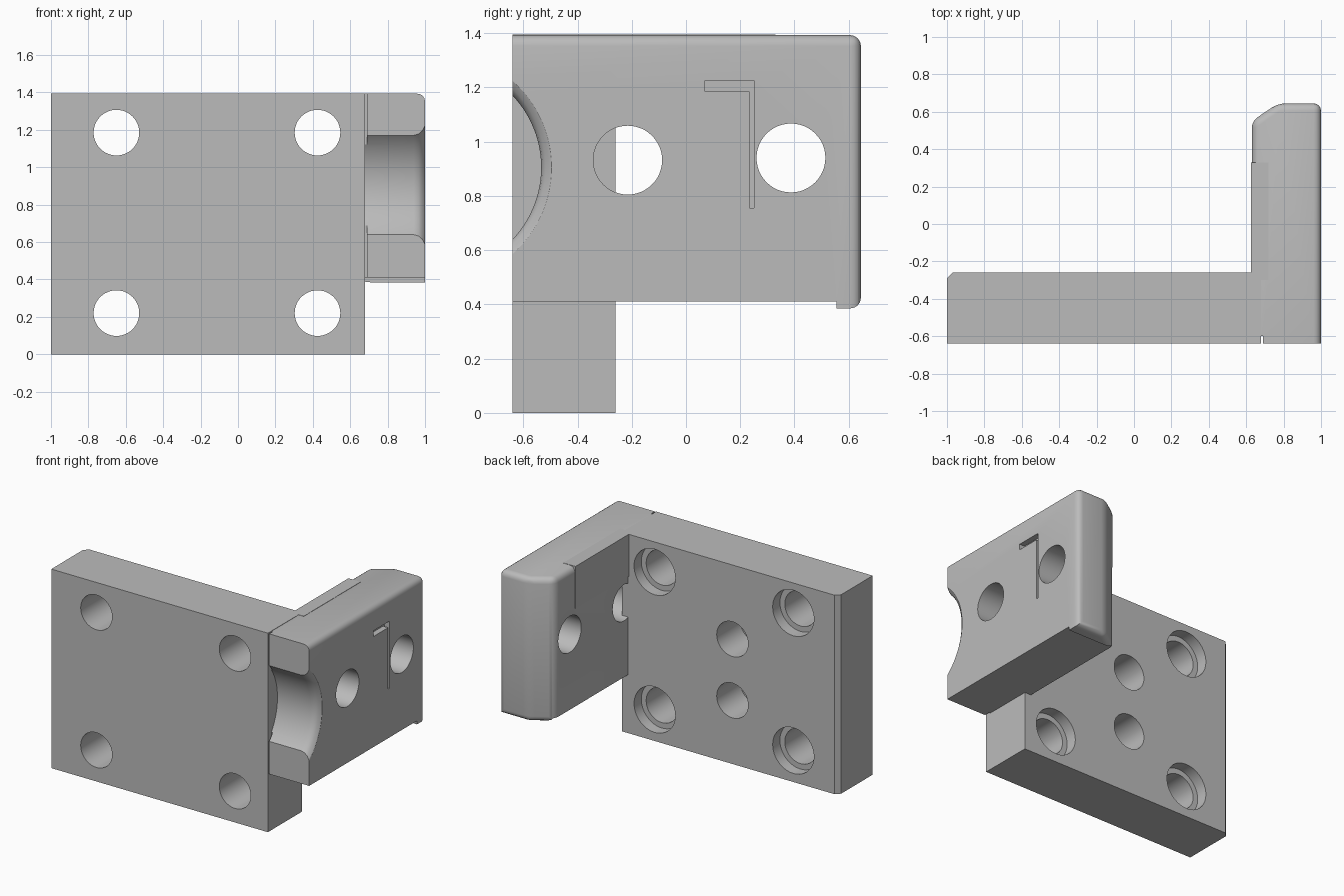
import bpy, bmesh, math
from mathutils import Matrix, Vector

if "Cube" in bpy.data.objects:
    bpy.data.objects.remove(bpy.data.objects["Cube"])

grey = bpy.data.materials.new("plain grey")
grey.use_nodes = True
grey.diffuse_color = (0.5, 0.5, 0.5, 1)
grey.node_tree.nodes["Principled BSDF"].inputs["Base Color"].default_value = (0.5, 0.5, 0.5, 1)


def make_object(name, bm):
    bmesh.ops.recalc_face_normals(bm, faces=bm.faces)
    mesh = bpy.data.meshes.new(name)
    bm.to_mesh(mesh)
    bm.free()
    mesh.materials.append(grey)
    obj = bpy.data.objects.new(name, mesh)
    bpy.context.collection.objects.link(obj)
    return obj


def prism(outline, z0, z1):
    """Extrude a plan outline upward."""
    bm = bmesh.new()
    face = bm.faces.new([bm.verts.new((x, y, z0)) for x, y in outline])
    top = bmesh.ops.extrude_face_region(bm, geom=[face])["geom"]
    bmesh.ops.translate(bm, vec=(0, 0, z1 - z0),
                        verts=[v for v in top if isinstance(v, bmesh.types.BMVert)])
    bmesh.ops.recalc_face_normals(bm, faces=bm.faces)
    return bm


def box(name, low, high):
    outline = [(low[0], low[1]), (high[0], low[1]), (high[0], high[1]), (low[0], high[1])]
    return make_object(name, prism(outline, low[2], high[2]))


def bore(axis, centre, profile, sides=48):
    """Turned cutter: profile is (position along axis, radius)."""
    bm = bmesh.new()
    rings = []
    for along, radius in profile:
        ring = []
        for i in range(sides):
            a = math.tau * i / sides
            u, w = centre[0] + radius * math.cos(a), centre[1] + radius * math.sin(a)
            ring.append(bm.verts.new((along, u, w) if axis == "x" else (u, along, w)))
        rings.append(ring)
    for a, b in zip(rings, rings[1:]):
        for i in range(sides):
            j = (i + 1) % sides
            bm.faces.new((a[i], a[j], b[j], b[i]))
    bm.faces.new(rings[0])
    bm.faces.new(rings[-1])
    return make_object("cutter", bm)


def cut(target, cutter):
    cutter.hide_render = True
    mod = target.modifiers.new("cut", "BOOLEAN")
    mod.operation = "DIFFERENCE"
    mod.solver = "EXACT"
    mod.object = cutter
    bpy.context.view_layer.objects.active = target
    bpy.ops.object.modifier_apply(modifier=mod.name)
    bpy.data.objects.remove(cutter)


def smooth(obj):
    bpy.ops.object.select_all(action="DESELECT")
    obj.select_set(True)
    bpy.context.view_layer.objects.active = obj
    bpy.ops.object.shade_smooth_by_angle(angle=math.radians(30))


FRONT, PLATE_BACK, BACK = -0.64, -0.26, 0.645

# Mounting plate with one chamfered back corner
plate = make_object("mounting_plate", prism(
    [(-1, FRONT), (0.68, FRONT), (0.68, PLATE_BACK), (-0.97, PLATE_BACK), (-1, -0.29)], 0, 1.395))

# Counterbored corner holes
for x in (-0.65, 0.425):
    for z in (0.22, 1.185):
        cut(plate, bore("y", (x, z), [(-0.8, 0.122), (-0.34, 0.122), (-0.34, 0.16), (-0.1, 0.16)]))

# Blind holes in the back of the plate
for z in (0.445, 0.875):
    cut(plate, bore("y", (-0.178, z), [(-0.52, 0.122), (-0.1, 0.122)]))
smooth(plate)

# Side arm with rounded top and back edges
Z0, Z1 = 0.385, 1.393
bm = prism([(0.63, -0.6), (0.69, -0.6), (0.69, FRONT), (1, FRONT),
            (1, BACK), (0.77, BACK), (0.63, 0.55)], Z0, Z1)


def rounded(edge):
    mid = (edge.verts[0].co + edge.verts[1].co) / 2
    upright = abs(edge.verts[0].co.z - edge.verts[1].co.z) > 0.1
    if upright:
        return mid.y > 0.5
    if mid.z > 1:
        return mid.y > -0.4
    return mid.y > 0.5


bmesh.ops.bevel(bm, geom=[e for e in bm.edges if rounded(e)], offset=0.04,
                segments=4, profile=0.5, affect="EDGES")
arm = make_object("side_arm", bm)

# Underside step that leaves a lip at the back
cut(arm, box("cutter", (0.5, -0.8, 0.2), (1.2, 0.555, 0.41)))

# Curved front notch with a flared outer rim
cut(arm, bore("x", (-0.92, 0.905), [(0.5, 0.386), (0.94, 0.386), (0.965, 0.391),
                                    (0.985, 0.403), (1.0, 0.425), (1.1, 0.425)], 96))

# Through holes
for y, z in ((-0.215, 0.932), (0.387, 0.94)):
    cut(arm, bore("x", (y, z), [(0.5, 0.127), (1.1, 0.127)]))

# Angled slot in the outer face
slot = [(0.07, 1.185), (0.235, 1.185), (0.235, 0.755), (0.25, 0.755), (0.25, 1.225), (0.07, 1.225)]
bm = prism(slot, 0.96, 1.1)
bm.transform(Matrix(((0, 0, 1, 0), (1, 0, 0, 0), (0, 1, 0, 0), (0, 0, 0, 1))))
cut(arm, make_object("cutter", bm))
smooth(arm)

# Square-edged pad along the inner top edge of the arm
pad = box("inner_pad", (0.626, -0.3, 1.1), (0.72, 0.33, 1.395))
